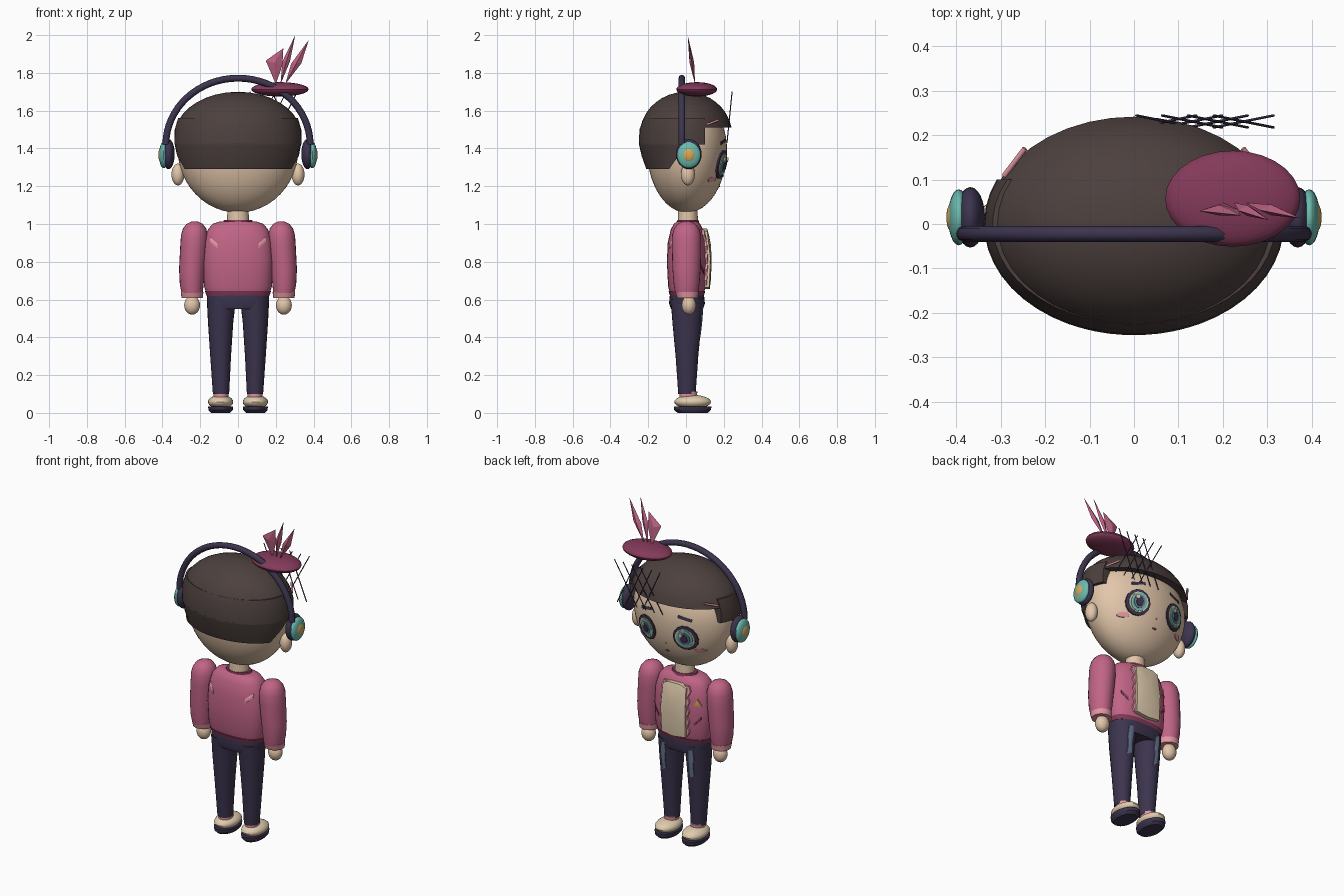
import bpy, bmesh, math
from mathutils import Vector, Matrix
from mathutils.bvhtree import BVHTree

if "Cube" in bpy.data.objects:
    bpy.data.objects.remove(bpy.data.objects["Cube"])


def material(name, rgb):
    lin = [((c / 255 + 0.055) / 1.055) ** 2.4 for c in rgb] + [1]
    m = bpy.data.materials.new(name)
    m.use_nodes = True
    m.diffuse_color = lin
    bsdf = m.node_tree.nodes["Principled BSDF"]
    bsdf.inputs["Base Color"].default_value = lin
    bsdf.inputs["Roughness"].default_value = 0.8
    return m


skin = material("skin", (226, 198, 170))
hair = material("dark brown hair", (76, 64, 62))
pink = material("rose pink", (192, 100, 134))
maroon = material("maroon", (132, 58, 90))
navy = material("navy", (60, 52, 78))
teal = material("teal", (108, 186, 174))
gold = material("gold", (216, 168, 88))
blush = material("light pink", (226, 150, 160))
denim = material("faded denim", (104, 120, 146))
cream = material("cream", (224, 204, 174))
parts = []


def finish(name, bm, mat, fix=True):
    if fix:
        bmesh.ops.recalc_face_normals(bm, faces=bm.faces)
    me = bpy.data.meshes.new(name)
    bm.to_mesh(me)
    bm.free()
    me.materials.append(mat)
    ob = bpy.data.objects.new(name, me)
    bpy.context.collection.objects.link(ob)
    parts.append(ob)
    return ob


def ball(name, c, r, mat, seg=24):
    bm = bmesh.new()
    bmesh.ops.create_uvsphere(bm, u_segments=seg, v_segments=seg // 2, radius=1,
                              matrix=Matrix.Translation(c) @ Matrix.Diagonal((*r, 1)))
    return finish(name, bm, mat)


def loft(name, rings, mat, n=28, power=1.0, ymax=None):
    """Stack of ellipses (z, cx, cy, rx, ry); ymax trims each ring to its rear part."""
    bm, loops = bmesh.new(), []
    for i, (z, cx, cy, rx, ry) in enumerate(rings):
        a0, a1 = 0, 2 * math.pi * (n - 1) / n
        if ymax:
            s = math.asin(max(-1, min(1, (ymax[i] - cy) / ry)))
            a0, a1 = math.pi - s, 2 * math.pi + s
        loop = []
        for k in range(n):
            a = a0 + (a1 - a0) * k / (n - 1)
            c, s = math.cos(a), math.sin(a)
            loop.append(bm.verts.new((cx + rx * math.copysign(abs(c) ** power, c),
                                      cy + ry * math.copysign(abs(s) ** power, s), z)))
        loops.append(loop)
    for a, b in zip(loops, loops[1:]):
        for k in range(n):
            j = (k + 1) % n
            bm.faces.new((a[k], a[j], b[j], b[k]))
    bm.faces.new(loops[0])
    bm.faces.new(loops[-1])
    return finish(name, bm, mat)


def plate(name, target, outline, mat, lift=0.004, side=1):
    """Thin plate wrapped on a part's front (side=1) or rear (side=-1)."""
    me = target.data
    tree = BVHTree.FromPolygons([v.co for v in me.vertices], [tuple(p.vertices) for p in me.polygons])
    cx = sum(p[0] for p in outline) / len(outline)
    cz = sum(p[1] for p in outline) / len(outline)
    bm = bmesh.new()

    def vert(x, z, up):
        hit = tree.ray_cast(Vector((x, side * 2, z)), Vector((0, -side, 0)))[0]
        return bm.verts.new((x, (hit.y if hit else 0) + side * up, z))
    rings = [[vert(cx + (x - cx) * f, cz + (z - cz) * f, u) for x, z in outline]
             for f, u in ((0.4, lift), (0.75, lift), (1, lift), (1, -0.005))]
    mid, n = vert(cx, cz, lift), len(outline)
    fan = []
    for k in range(n):
        j = (k + 1) % n
        fan.append(bm.faces.new((mid, rings[0][k], rings[0][j])))
        for a, b in zip(rings, rings[1:]):
            bm.faces.new((a[k], b[k], b[j], a[j]))
    bm.normal_update()
    if sum(f.normal.y for f in fan) * side < 0:
        bmesh.ops.reverse_faces(bm, faces=bm.faces)
    return finish(name, bm, mat, False)


def oval(x, z, rx, rz, n=14):
    return [(x + rx * math.cos(2 * math.pi * k / n), z + rz * math.sin(2 * math.pi * k / n))
            for k in range(n)]


def slash(x, z, dx, dz, w):
    return [(x - dx, z - dz - w), (x + dx, z + dz - w), (x + dx, z + dz + w), (x - dx, z - dz + w)]


def rod(name, points, r, mat):
    cu = bpy.data.curves.new(name, "CURVE")
    cu.dimensions, cu.bevel_depth, cu.bevel_resolution = "3D", r, 2
    cu.use_fill_caps = True
    sp = cu.splines.new("POLY")
    sp.points.add(len(points) - 1)
    for p, co in zip(sp.points, points):
        p.co = (*co, 1)
    cu.materials.append(mat)
    ob = bpy.data.objects.new(name, cu)
    bpy.context.collection.objects.link(ob)


# Head: ellipsoid with a flatter crown
head = ball("head", (0, 0.005, 0), (0.32, 0.212, 1), skin, 48)
for v in head.data.vertices:
    v.co.z = 1.40 + v.co.z * (0.27 if v.co.z > 0 else 0.34)
loft("neck", [(0.97, 0, 0.01, 0.06, 0.055), (1.1, 0, 0.01, 0.055, 0.05)], skin)

# Hair: crown dome, side band and nape
dome = []
for k in range(9):
    t = math.radians(10 + 78 * k / 8)
    dome.append((1.47 + 0.23 * math.sin(t), 0, 0, 0.335 * math.cos(t), 0.245 * math.cos(t)))
loft("hair_crown", dome, hair, 40)
loft("hair_band", [(1.42, 0, 0, 0.337, 0.25), (1.5, 0, 0, 0.335, 0.247), (1.56, 0, 0, 0.318, 0.225)],
     hair, 32, ymax=(0.1, 0.1, 0.1))
loft("hair_nape", [(1.29, 0, 0, 0.312, 0.21), (1.36, 0, 0, 0.327, 0.235), (1.425, 0, 0, 0.336, 0.25)],
     hair, 32, ymax=(-0.09, -0.04, 0.03))

# Face
for s, side in ((1, "left"), (-1, "right")):
    ex, ez = 0.13 * s, 1.315
    for i, (nm, rx, rz, m) in enumerate((("outline", 0.07, 0.077, navy), ("white", 0.055, 0.06, cream),
                                         ("iris", 0.046, 0.055, teal), ("iris_core", 0.032, 0.04, denim),
                                         ("pupil", 0.02, 0.028, navy))):
        plate(f"{side}_eye_{nm}", head, oval(ex, ez, rx, rz), m, 0.008 + 0.003 * i)
    plate(f"{side}_eye_glint", head, oval(ex + 0.016, ez + 0.024, 0.011, 0.013, 8), cream, 0.023)
    plate(f"{side}_brow", head, slash(ex, 1.435, 0.04, -0.008 * s, 0.008), navy)
    plate(f"{side}_cheek", head, oval(0.195 * s, 1.235, 0.03, 0.014), blush)
    ball(f"{side}_ear", (0.318 * s, 0.01, 1.262), (0.034, 0.037, 0.058), skin)
    rod(f"{side}_hair_clip", [(0.292 * s, 0.108, 1.525), (0.245 * s, 0.17, 1.55)], 0.006, blush)
    # Headphone cups
    ball(f"{side}_ear_cushion", (0.368 * s, 0.015, 1.37), (0.033, 0.068, 0.08), navy)
    ball(f"{side}_ear_cup", (0.394 * s, 0.015, 1.365), (0.024, 0.063, 0.07), teal)
    ball(f"{side}_cup_badge", (0.408 * s, 0.015, 1.365), (0.014, 0.034, 0.037), gold)
plate("mouth", head, oval(0, 1.2, 0.014, 0.005, 8), maroon)
plate("nose", head, oval(0, 1.255, 0.006, 0.005, 8), blush)
rod("headphone_band", [(0.382 * math.cos(math.pi * k / 32), -0.022, 1.42 + 0.352 * math.sin(math.pi * k / 32))
                       for k in range(33)], 0.018, navy)

# Small hat with feathers and a net veil
ball("hat", (0.222, 0.057, 1.713), (0.152, 0.108, 0.038), maroon, 28)
for i, pts in enumerate((((0.2, 1.74), (0.147, 1.865), (0.24, 1.93), (0.235, 1.84)),
                         ((0.225, 1.74), (0.235, 1.86), (0.303, 2.0), (0.275, 1.86)),
                         ((0.25, 1.74), (0.282, 1.85), (0.375, 1.975), (0.335, 1.85)))):
    bm = bmesh.new()
    depth = lambda z: 0.048 - (z - 1.74) * 0.15
    rim = [bm.verts.new((x, depth(z), z)) for x, z in pts]
    mx, mz = (pts[1][0] + pts[3][0]) / 2, (pts[1][1] + pts[3][1]) / 2
    for d in (-0.012, 0.012):
        mid = bm.verts.new((mx, depth(mz) + d, mz))
        for k in range(4):
            bm.faces.new((rim[k], rim[(k + 1) % 4], mid))
    finish(f"feather_{i + 1}", bm, pink)
for i in range(4):
    x = 0.005 + 0.058 * i
    rod(f"veil_rising_{i + 1}", [(x, 0.217, 1.43), (x + 0.135, 0.244, 1.70)], 0.0028, navy)
    rod(f"veil_falling_{i + 1}", [(x + 0.135, 0.217, 1.43), (x, 0.244, 1.70)], 0.0028, navy)

# Torso and jacket details
body = loft("jacket", [(0.635, 0, 0.005, 0.168, 0.09), (0.67, 0, 0.005, 0.18, 0.1), (0.8, 0, 0.005, 0.186, 0.106),
                       (0.9, 0, 0.005, 0.18, 0.102), (0.97, 0, 0.005, 0.16, 0.086), (1.0, 0, 0.005, 0.135, 0.07),
                       (1.012, 0, 0.005, 0.1, 0.055)], pink, 40, 0.8)
loft("jacket_hem", [(0.62, 0, 0.005, 0.166, 0.09), (0.645, 0, 0.005, 0.175, 0.097)], maroon, 40, 0.8)
loft("collar", [(1.0, 0, 0.01, 0.085, 0.062), (1.02, 0, 0.01, 0.075, 0.056)], maroon)
ragged = [(s * (0.098 if k % 2 else 0.085), 0.67 + 0.03 * (k if s > 0 else 10 - k))
          for s in (1, -1) for k in range(11)]
plate("shirt_ragged_edge", body, ragged, blush, 0.012)
plate("shirt_panel", body, [(-0.08, 0.665), (0, 0.655), (0.08, 0.665), (0.083, 0.82), (0.078, 0.96),
                            (0.04, 0.975), (-0.04, 0.975), (-0.078, 0.96), (-0.083, 0.82)], cream, 0.025)
plate("gold_pin", body, [(-0.158, 0.86), (-0.12, 0.86), (-0.139, 0.9)], gold, 0.007)

for s, side in ((1, "left"), (-1, "right")):
    plate(f"{side}_jacket_tear", body, slash(0.138 * s, 0.765, 0.018, 0.02 * s, 0.009), maroon)
    plate(f"{side}_back_tear", body, slash(0.128 * s, 0.9, 0.02, 0.018 * s, 0.013), blush, 0.004, -1)
    # Arms
    loft(f"{side}_sleeve", [(z, x * s, 0.003, r, r * 1.08) for z, x, r in
                            ((0.635, 0.243, 0.056), (0.68, 0.245, 0.063), (0.76, 0.243, 0.069),
                             (0.88, 0.234, 0.072), (0.94, 0.231, 0.071), (0.975, 0.23, 0.062),
                             (1.0, 0.229, 0.044), (1.013, 0.229, 0.018))], pink, 24)
    loft(f"{side}_cuff", [(0.607, 0.243 * s, 0.008, 0.056, 0.055), (0.64, 0.243 * s, 0.005, 0.06, 0.062)], blush, 24)
    ball(f"{side}_hand", (0.243 * s, 0.015, 0.57), (0.042, 0.038, 0.05), skin)
    # Legs and shoes
    leg = loft(f"{side}_trouser_leg", [(z, x * s, 0.005, rx, ry) for z, x, rx, ry in
                                       ((0.1, 0.09, 0.043, 0.046), (0.3, 0.092, 0.055, 0.06),
                                        (0.48, 0.092, 0.067, 0.077), (0.6, 0.088, 0.077, 0.086))], navy, 24)
    worn = [(0.018, 0.4), (0.012, 0.46), (0.018, 0.51), (0.013, 0.575), (-0.013, 0.585),
            (-0.017, 0.53), (-0.01, 0.48), (-0.014, 0.42)]
    plate(f"{side}_worn_patch", leg, [(0.095 * s + x, z) for x, z in worn], denim)
    loft(f"{side}_sock", [(0.07, 0.09 * s, 0.012, 0.038, 0.045), (0.112, 0.09 * s, 0.012, 0.04, 0.048)], blush, 20)
    ball(f"{side}_shoe", (0.092 * s, 0.035, 0.058), (0.067, 0.097, 0.037), cream)
    loft(f"{side}_sole", [(0, 0.092 * s, 0.035, 0.05, 0.08), (0.015, 0.092 * s, 0.035, 0.064, 0.097),
                          (0.035, 0.092 * s, 0.035, 0.067, 0.1)], navy, 24)
loft("trouser_hips", [(0.55, 0, 0.005, 0.15, 0.085), (0.58, 0, 0.005, 0.165, 0.095),
                      (0.63, 0, 0.005, 0.164, 0.09)], navy, 32, 0.8)

# Smooth rounded parts while keeping sharp edges
bpy.ops.object.select_all(action="DESELECT")
for ob in parts:
    if "feather" not in ob.name:
        ob.select_set(True)
bpy.context.view_layer.objects.active = head
bpy.ops.object.shade_smooth_by_angle(angle=math.radians(35))
